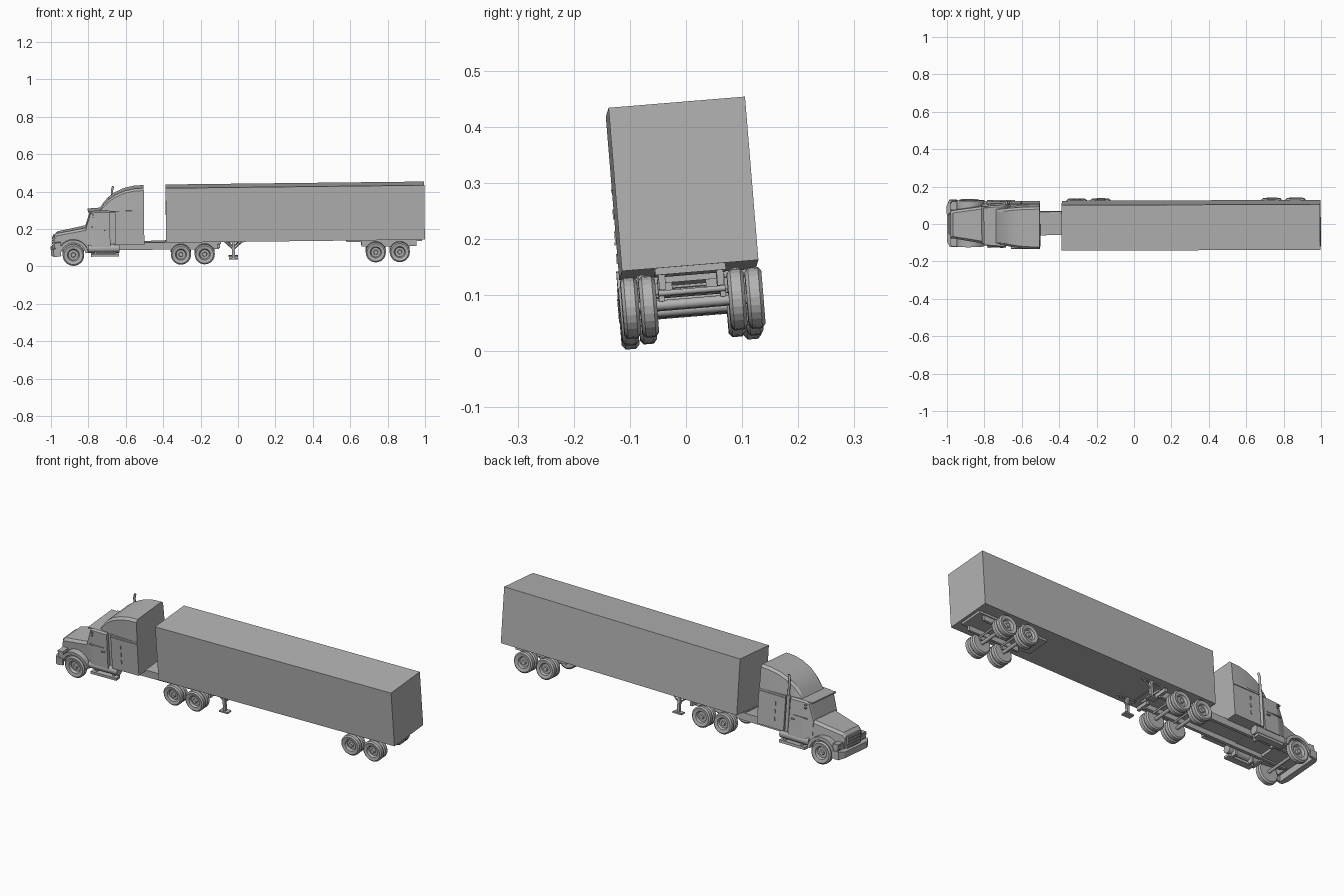
import bpy, bmesh, math
from mathutils import Matrix, Vector

if "Cube" in bpy.data.objects:
    bpy.data.objects.remove(bpy.data.objects["Cube"])

# One plain grey for the whole vehicle
grey = bpy.data.materials.new("plain grey")
grey.use_nodes = True
colour = (0.45, 0.45, 0.45, 1)
grey.diffuse_color = colour
grey.node_tree.nodes["Principled BSDF"].inputs["Base Color"].default_value = colour

# The whole vehicle leans slightly
LEAN = (Matrix.Translation((0, 0.0137, 0.0225)) @ Matrix.Rotation(0.0035, 4, 'Z')
        @ Matrix.Rotation(-0.0115, 4, 'Y') @ Matrix.Rotation(0.082, 4, 'X'))


def finish(name, bm, smooth=None):
    bmesh.ops.recalc_face_normals(bm, faces=bm.faces)
    mesh = bpy.data.meshes.new(name)
    bm.to_mesh(mesh)
    bm.free()
    mesh.materials.append(grey)
    ob = bpy.data.objects.new(name, mesh)
    bpy.context.collection.objects.link(ob)
    ob.matrix_world = LEAN
    if smooth:
        bpy.ops.object.select_all(action='DESELECT')
        ob.select_set(True)
        bpy.context.view_layer.objects.active = ob
        bpy.ops.object.shade_smooth_by_angle(angle=math.radians(smooth))
    return ob


def box(name, x, y, z):
    bm = bmesh.new()
    size = [b - a for a, b in (x, y, z)]
    mid = [(a + b) / 2 for a, b in (x, y, z)]
    bmesh.ops.create_cube(bm, size=1, matrix=Matrix.Translation(mid) @ Matrix.Diagonal((*size, 1)))
    return finish(name, bm)


def sided(s, a, b):
    return tuple(sorted((s * a, s * b)))


def rod(name, a, b, r, sides=12):
    a, b = Vector(a), Vector(b)
    bm = bmesh.new()
    turn = (b - a).to_track_quat('Z', 'Y').to_matrix().to_4x4()
    bmesh.ops.create_cone(bm, cap_ends=True, segments=sides, radius1=r, radius2=r,
                          depth=(b - a).length, matrix=Matrix.Translation((a + b) / 2) @ turn)
    return finish(name, bm, 40)


def loft(name, sections, chamfer=0.0, smooth=None):
    """Sections along x: (x, bottom, top, half width at bottom, half width at top)."""
    bm = bmesh.new()
    rings = []
    for x, lo, hi, wb, wt in sections:
        c = min(chamfer, (hi - lo) / 3)
        pts = [(-wb, lo), (wb, lo), (wt, hi - c), (wt - c, hi), (c - wt, hi), (-wt, hi - c)]
        rings.append([bm.verts.new((x, y, z)) for y, z in pts])
    for p, q in zip(rings, rings[1:]):
        for i in range(len(p)):
            j = (i + 1) % len(p)
            bm.faces.new((p[i], p[j], q[j], q[i]))
    bm.faces.new(rings[0])
    bm.faces.new(rings[-1])
    bmesh.ops.remove_doubles(bm, verts=bm.verts, dist=0.0002)
    return finish(name, bm, smooth)


# Tyre and dished rim: (radius, depth behind the outer face), for unit radius
TYRE = [(0, .08), (.2, .08), (.23, .26), (.46, .26), (.56, .06), (.64, .05), (.87, 0),
        (1, .11), (1, .44), (.87, .55), (0, .55)]


def wheel(name, x, outer, s, r):
    bm = bmesh.new()
    verts = [bm.verts.new((x + p * r, s * (outer - d * r), r)) for p, d in TYRE]
    edges = [bm.edges.new(e) for e in zip(verts, verts[1:])]
    bmesh.ops.spin(bm, geom=verts + edges, cent=(x, 0, r), axis=(0, 1, 0),
                   angle=math.tau, steps=24, use_merge=True)
    bmesh.ops.remove_doubles(bm, verts=bm.verts, dist=0.0002)
    finish(name, bm)


def arch(name, cx, cz, r0, r1, y, a0, a1, steps=10):
    bm = bmesh.new()
    rings = []
    for i in range(steps + 1):
        a = math.radians(a0 + (a1 - a0) * i / steps)
        rings.append([bm.verts.new((cx + r * math.cos(a), w, cz + r * math.sin(a)))
                      for r, w in ((r0, y[0]), (r1, y[0]), (r1, y[1]), (r0, y[1]))])
    for p, q in zip(rings, rings[1:]):
        for i in range(4):
            bm.faces.new((p[i], p[i - 1], q[i - 1], q[i]))
    bm.faces.new(rings[0])
    bm.faces.new(rings[-1])
    finish(name, bm, 30)


# Trailer body and its rear running gear
box("trailer_body", (-.383, 1.0), (-.122, .122), (.119, .411))
box("trailer_subframe", (.58, .985), (-.063, .063), (.107, .119))
for s in (-1, 1):
    box("trailer_rail", (.66, .955), sided(s, .046, .058), (.08, .107))
    for x in (.735, .865):
        box("trailer_hanger", (x - .02, x + .02), sided(s, .05, .06), (.06, .1))

# Tractor frame and coupling plate
box("frame_deck", (-.95, -.09), (-.063, .063), (.104, .115))
for s in (-1, 1):
    box("frame_rail", (-.95, -.1), sided(s, .048, .063), (.077, .104))
    box("rear_light_bracket", (-.11, -.095), sided(s, .03, .1), (.085, .105))
box("coupling_plate", (-.39, -.16), (-.055, .055), (.115, .119))

# Wheels and axles
for x in (-.305, -.178, .737, .865):
    rod("axle", (x, -.11, .054), (x, .11, .054), .009)
    rod("axle_brace", (x + .02, -.06, .075), (x + .02, .06, .075), .005)
    for s in (-1, 1):
        wheel("outer_wheel", x, .126, s, .054)
        wheel("inner_wheel", x, .094, s, .054)
rod("steer_axle", (-.88, -.11, .058), (-.88, .11, .058), .008)
for s in (-1, 1):
    wheel("steer_wheel", -.88, .125, s, .058)

# Hood, grille, fenders and bumper
loft("hood", [(-.98, .085, .155, .072, .07), (-.965, .085, .171, .075, .075),
              (-.88, .085, .187, .088, .088), (-.8, .085, .203, .1, .1)], .012)
box("grille", (-.988, -.975), (-.055, .055), (.085, .155))
for i in range(4):
    z = .095 + i * .015
    box("grille_bar", (-.992, -.985), (-.05, .05), (z, z + .005))
loft("bumper", [(-1, .055, .088, .095, .095), (-.985, .05, .092, .125, .125),
                (-.965, .05, .092, .126, .126)])
for s in (-1, 1):
    arch("front_fender", -.88, .058, .066, .082, sided(s, .06, .124), 8, 165)
    box("fender_nose", (-.975, -.945), sided(s, .06, .12), (.085, .125))
    box("headlight", (-.981, -.975), sided(s, .078, .112), (.097, .12))
    box("bumper_end", (-.967, -.945), sided(s, .115, .126), (.053, .09))

# Cab, sleeper and roof fairing
loft("cab", [(-.812, .1, .205, .1, .1), (-.785, .1, .285, .113, .104),
             (-.765, .1, .292, .119, .11), (-.682, .1, .292, .12, .114)], .008)
box("windshield_visor", (-.8, -.77), (-.1, .1), (.283, .29))
box("cab_joint", (-.69, -.645), (-.1, .1), (.1, .285))
loft("sleeper", [(-.656, .11, .292, .12, .118), (-.5, .11, .292, .12, .118)])
FAIRING = [(-.735, .292, .092), (-.715, .322, .096), (-.69, .35, .101), (-.655, .375, .107),
           (-.605, .397, .113), (-.55, .409, .116), (-.5, .411, .117)]
loft("roof_fairing", [(x, .288, z, w, w * .97) for x, z, w in FAIRING], .012, 25)

# Cab side fittings
for s in (-1, 1):
    box("door_handle", (-.715, -.695), sided(s, .118, .124), (.185, .19))
    box("window_trim", (-.785, -.7), sided(s, .112, .119), (.205, .209))
    box("sleeper_trim", (-.655, -.5), sided(s, .118, .122), (.278, .283))
    for z in (.15, .19, .23):
        box("sleeper_latch", (-.603, -.597), sided(s, .118, .123), (z, z + .018))
    for z in (.27, .255):
        box("corner_marker", (-.775, -.765), sided(s, .108, .118), (z, z + .006))
    rod("fuel_tank", (-.8, s * .096, .09), (-.632, s * .096, .09), .023, 16)
    box("side_step", (-.785, -.635), sided(s, .09, .122), (.048, .062))
    for x in (-.76, -.66):
        box("step_hanger", (x - .006, x + .006), sided(s, .063, .11), (.05, .11))

# Exhaust stack on the far side, between cab and sleeper
rod("exhaust_muffler", (-.669, .113, .11), (-.669, .113, .3), .009)
rod("exhaust_pipe", (-.669, .113, .3), (-.669, .113, .385), .006)
rod("exhaust_tip", (-.669, .113, .382), (-.663, .113, .405), .006)

# Landing gear
for s in (-1, 1):
    y = s * .085
    box("landing_leg", (-.031, -.017), sided(s, .078, .092), (.03, .119))
    box("landing_foot", (-.049, .001), sided(s, .07, .1), (.022, .03))
    box("landing_mount", (-.075, .03), sided(s, .08, .09), (.113, .119))
    for x in (-.068, .022):
        rod("landing_brace", (x, y, .116), (-.024, y, .075), .004, 6)
rod("landing_cross_bar", (-.024, -.085, .08), (-.024, .085, .08), .004, 6)
